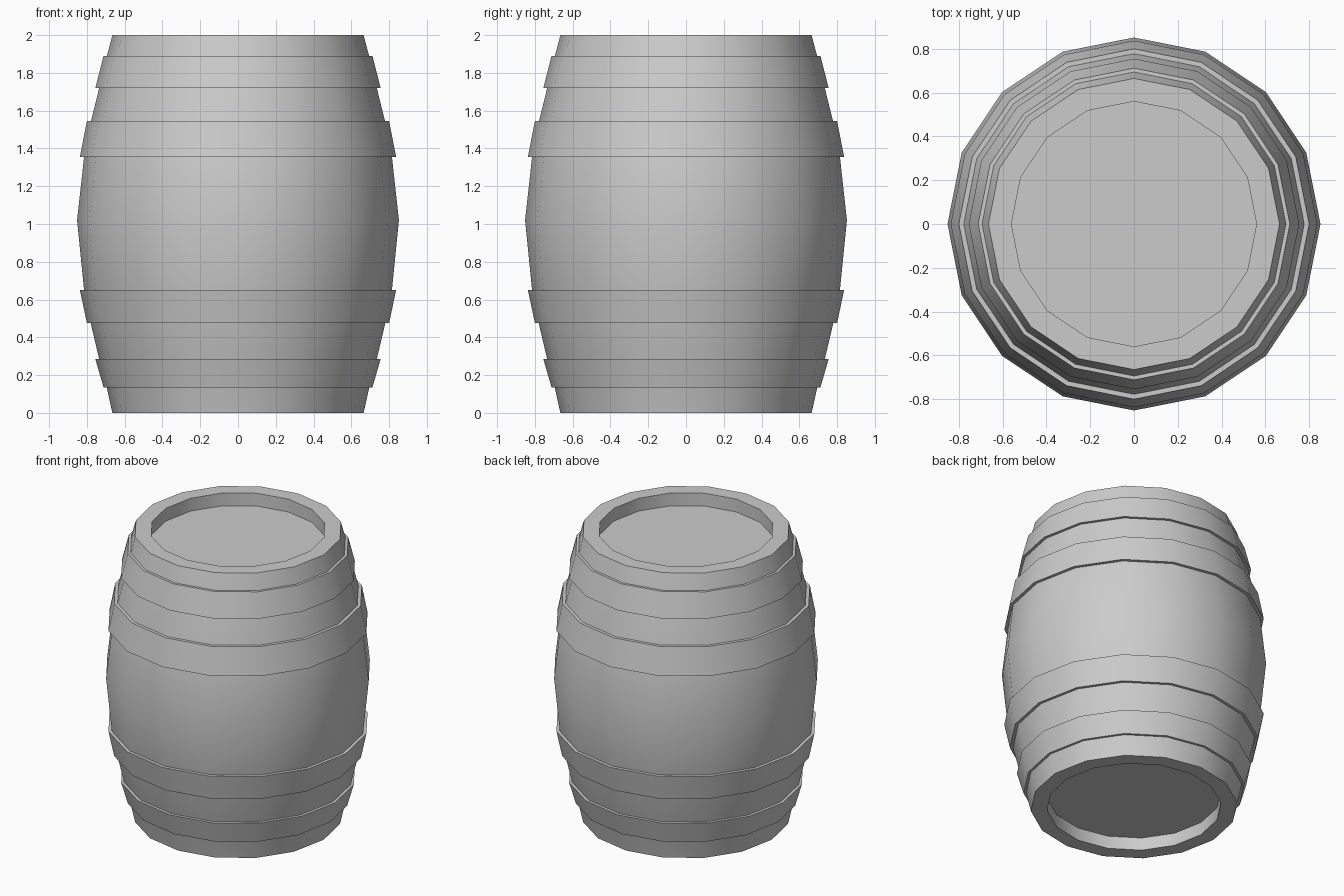
import bpy, bmesh
from math import sin, cos, tau, radians

if "Cube" in bpy.data.objects:
    bpy.data.objects.remove(bpy.data.objects["Cube"])

SIDES = 16


def lathe(name, profile, closed=False):
    """Spin an (r, z) profile round z; open profiles are capped at both ends."""
    bm = bmesh.new()
    rings = [[bm.verts.new((r * cos(tau * i / SIDES), r * sin(tau * i / SIDES), z))
              for i in range(SIDES)] for r, z in profile]
    pairs = list(zip(rings, rings[1:]))
    if closed:
        pairs.append((rings[-1], rings[0]))
    for a, b in pairs:
        for i in range(SIDES):
            j = (i + 1) % SIDES
            bm.faces.new((a[i], a[j], b[j], b[i]))
    if not closed:
        bm.faces.new(rings[0])
        bm.faces.new(rings[-1])
    bmesh.ops.recalc_face_normals(bm, faces=bm.faces[:])
    mesh = bpy.data.meshes.new(name)
    bm.to_mesh(mesh)
    bm.free()
    obj = bpy.data.objects.new(name, mesh)
    bpy.context.collection.objects.link(obj)
    bpy.ops.object.select_all(action='DESELECT')
    obj.select_set(True)
    bpy.context.view_layer.objects.active = obj
    bpy.ops.object.shade_smooth_by_angle(angle=radians(30))
    return obj


# Bulging body with a recessed head at each end
lathe("barrel_body", [
    (0.56, 0.09), (0.56, 0), (0.665, 0),
    (0.695, 0.135), (0.735, 0.285), (0.78, 0.475), (0.815, 0.65),
    (0.852, 1.02),
    (0.815, 1.355), (0.778, 1.545), (0.735, 1.72), (0.694, 1.89),
    (0.665, 2.0), (0.56, 2.0), (0.56, 1.91)])

# Hoops: lower radius and height, upper radius and height
hoops = {
    "hoop_bottom": (0.712, 0.135, 0.755, 0.285),
    "hoop_lower": (0.80, 0.475, 0.837, 0.65),
    "hoop_upper": (0.837, 1.355, 0.80, 1.545),
    "hoop_top": (0.755, 1.72, 0.712, 1.89),
}
for name, (r0, z0, r1, z1) in hoops.items():
    lathe(name, [(r0 - 0.03, z0), (r0, z0), (r1, z1), (r1 - 0.03, z1)], closed=True)
